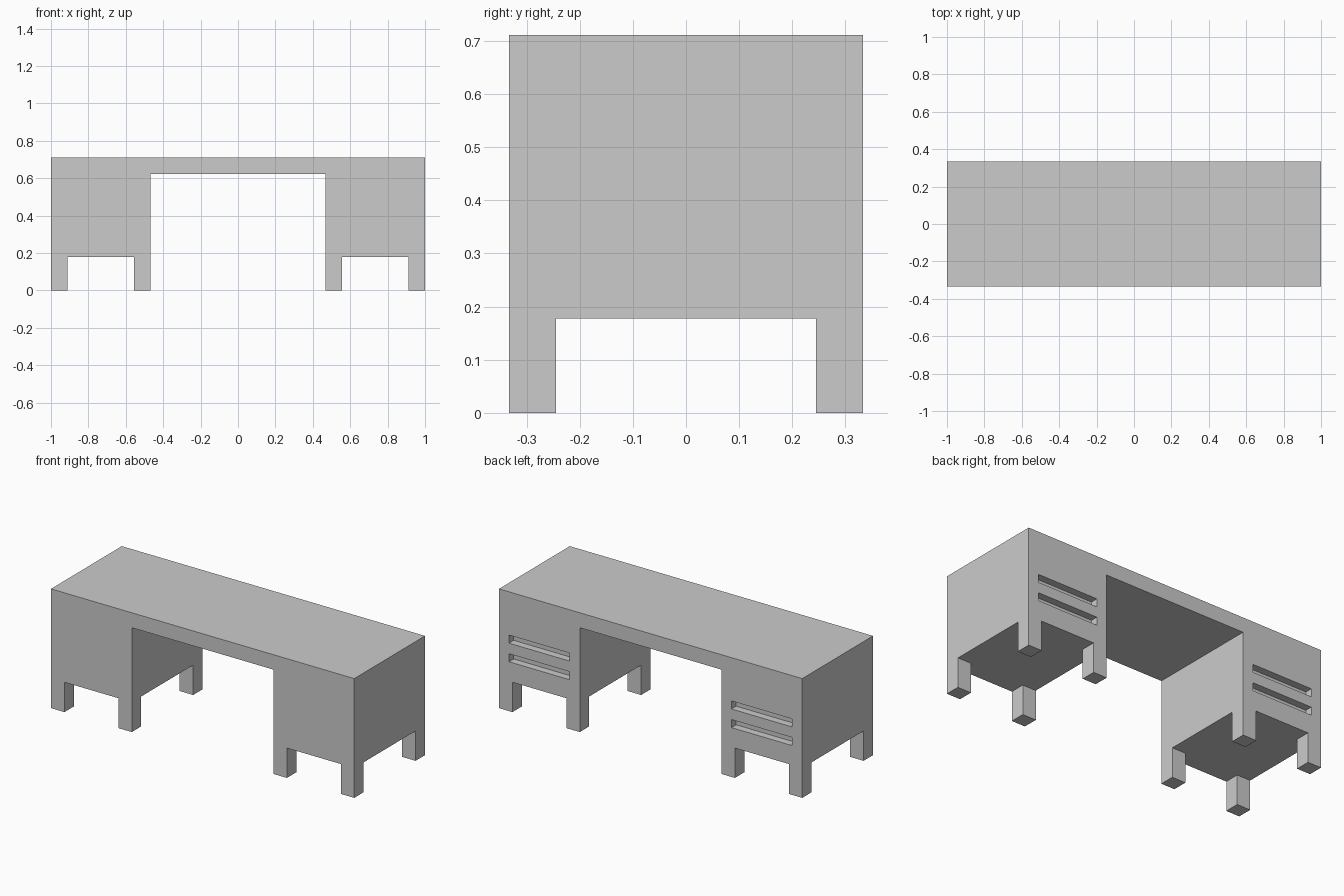
import bpy, bmesh

if "Cube" in bpy.data.objects:
    bpy.data.objects.remove(bpy.data.objects["Cube"])

W, D, H = 1.0, 0.3333, 0.711      # half width, half depth, height
KNEE, TOP = 0.467, 0.622          # kneehole half width and height
LEG, LEG_H = 0.0889, 0.178        # leg thickness and height


def extrude_profile(name, pts, y0, y1):
    """Solid from an x-z profile swept from y0 to y1."""
    bm = bmesh.new()
    face = bm.faces.new([bm.verts.new((x, y0, z)) for x, z in pts])
    geom = bmesh.ops.extrude_face_region(bm, geom=[face])["geom"]
    verts = [g for g in geom if isinstance(g, bmesh.types.BMVert)]
    bmesh.ops.translate(bm, verts=verts, vec=(0, y1 - y0, 0))
    bmesh.ops.recalc_face_normals(bm, faces=bm.faces)
    me = bpy.data.meshes.new(name)
    bm.to_mesh(me)
    bm.free()
    ob = bpy.data.objects.new(name, me)
    bpy.context.collection.objects.link(ob)
    return ob


def cut(target, x0, x1, y0, y1, z0, z1):
    """Subtract a box, then discard the cutter."""
    box = extrude_profile("cutter", [(x0, z0), (x1, z0), (x1, z1), (x0, z1)], y0, y1)
    box.hide_render = True
    mod = target.modifiers.new("cut", "BOOLEAN")
    mod.operation, mod.solver, mod.object = "DIFFERENCE", "EXACT", box
    bpy.context.view_layer.objects.active = target
    bpy.ops.object.modifier_apply(modifier=mod.name)
    bpy.data.objects.remove(box)


# Desk body: top and two pedestals as one arch profile
desk = extrude_profile("desk", [(-W, 0), (-KNEE, 0), (-KNEE, TOP), (KNEE, TOP),
                                (KNEE, 0), (W, 0), (W, H), (-W, H)], -D, D)

# Gap between front and back legs
cut(desk, -1.2, 1.2, -D + LEG, D - LEG, -0.1, LEG_H)

for side in (-1, 1):
    # Gap between the inner and outer legs of each pedestal
    xs = sorted((side * (KNEE + LEG), side * (W - LEG)))
    cut(desk, *xs, -0.5, 0.5, -0.1, LEG_H)
    # Two recessed drawer handles on the back of each pedestal
    mid = side * (KNEE + W) / 2
    for z in (0.318, 0.429):
        cut(desk, mid - 0.2, mid + 0.2, D - 0.044, 0.5, z - 0.024, z + 0.024)
